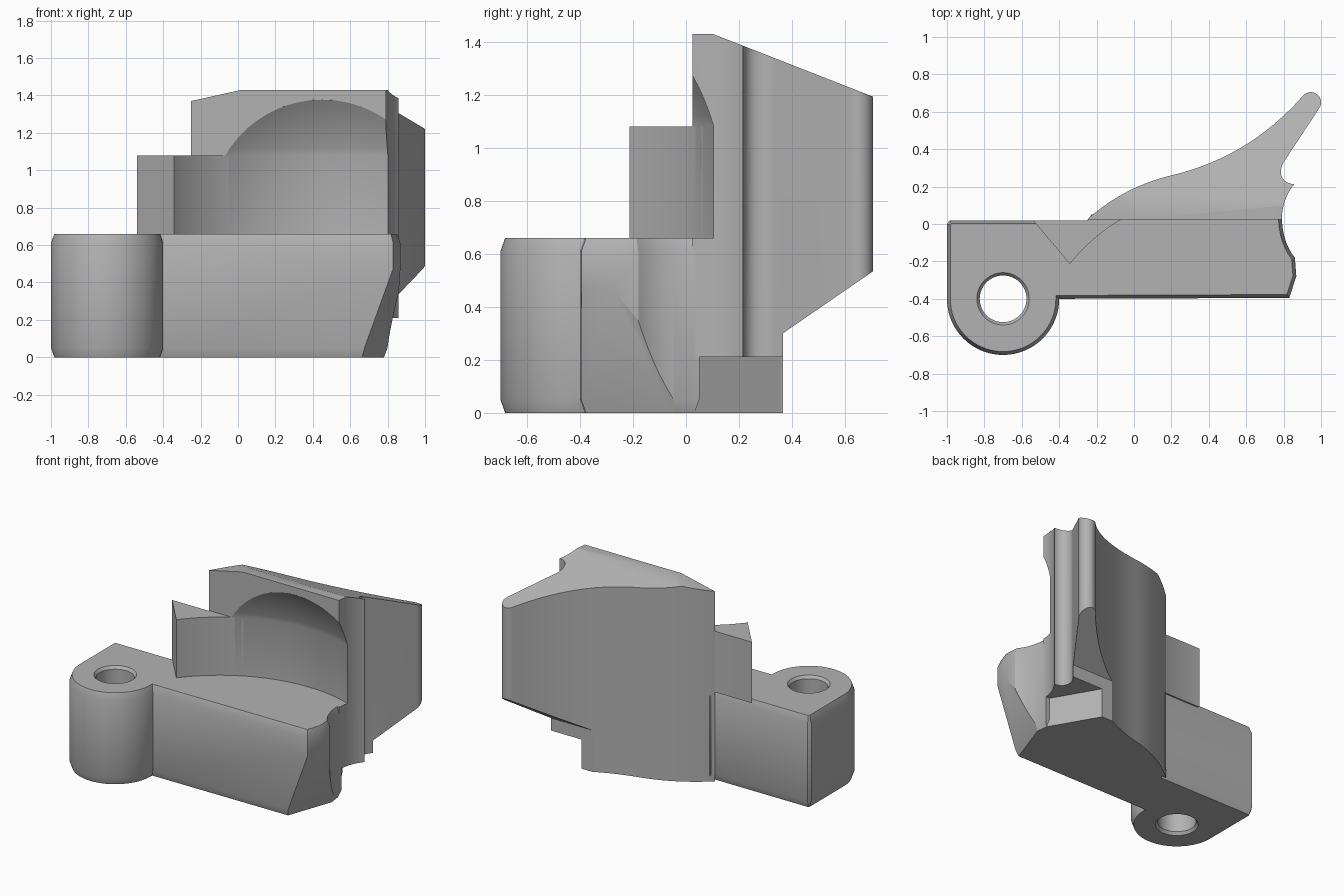
import bpy, bmesh
from math import pi, sin, cos, sqrt
from mathutils import Vector
from mathutils.geometry import interpolate_bezier

cube = bpy.data.objects.get("Cube")
if cube:
    bpy.data.objects.remove(cube)

grey = bpy.data.materials.new("plain grey")
grey.use_nodes = True
grey.diffuse_color = (0.45, 0.45, 0.45, 1)
grey.node_tree.nodes["Principled BSDF"].inputs["Base Color"].default_value = grey.diffuse_color


def finish(name, bm):
    bmesh.ops.recalc_face_normals(bm, faces=bm.faces)
    mesh = bpy.data.meshes.new(name)
    bm.to_mesh(mesh)
    bm.free()
    mesh.materials.append(grey)
    obj = bpy.data.objects.new(name, mesh)
    bpy.context.collection.objects.link(obj)
    return obj


def arc(cx, cy, r, a, b, n):
    return [(cx + r * cos(a + (b - a) * i / n), cy + r * sin(a + (b - a) * i / n)) for i in range(n + 1)]


def curve(a, b, c, d, n=16):
    return [tuple(p) for p in interpolate_bezier(*(Vector(q) for q in (a, b, c, d)), n)]


def inset(points, d):
    """Move a counter-clockwise outline inwards by d."""
    out = []
    for i, p in enumerate(points):
        p, q, s = Vector(p), Vector(points[i - 1]), Vector(points[(i + 1) % len(points)])
        u, v = (p - q).normalized(), (s - p).normalized()
        m, k = Vector((-u.y, u.x)), Vector((-v.y, v.x))
        out.append(p + (m + k) * d / max(0.4, 1 + m.dot(k)))
    return out


def prism(name, points, layers, axes=(0, 1, 2)):
    """Stack (height, inset) layers of one outline; axes maps plan, plan, height to xyz."""
    bm = bmesh.new()
    rings = []
    for h, d in layers:
        ring = []
        for p in (inset(points, d) if d else points):
            co = [0, 0, 0]
            co[axes[0]], co[axes[1]], co[axes[2]] = p[0], p[1], h
            ring.append(bm.verts.new(co))
        rings.append(ring)
    for low, high in zip(rings, rings[1:]):
        for i in range(len(low)):
            bm.faces.new((low[i - 1], low[i], high[i], high[i - 1]))
    bm.faces.new(rings[0])
    bm.faces.new(rings[-1])
    return finish(name, bm)


def lathe(name, profile, x, y, steps=96):
    bm = bmesh.new()
    verts = [bm.verts.new((x + r, y, z)) for r, z in profile]
    edges = [bm.edges.new(pair) for pair in zip(verts, verts[1:])]
    bmesh.ops.spin(bm, geom=verts + edges, cent=(x, y, 0), axis=(0, 0, 1), angle=2 * pi, steps=steps)
    bmesh.ops.remove_doubles(bm, verts=bm.verts, dist=0.0001)
    return finish(name, bm)


def cut(obj, cutter):
    mod = obj.modifiers.new("cut", 'BOOLEAN')
    mod.operation, mod.solver, mod.object = 'DIFFERENCE', 'EXACT', cutter
    bpy.context.view_layer.objects.active = obj
    bpy.ops.object.modifier_apply(modifier=mod.name)


def slice_off(obj, point, normal):
    bm = bmesh.new()
    bm.from_mesh(obj.data)
    bmesh.ops.bisect_plane(bm, geom=bm.verts[:] + bm.edges[:] + bm.faces[:],
                           plane_co=point, plane_no=normal, clear_outer=True)
    bmesh.ops.holes_fill(bm, edges=[e for e in bm.edges if e.is_boundary])
    bmesh.ops.recalc_face_normals(bm, faces=bm.faces)
    bm.to_mesh(obj.data)
    bm.free()


# Base slab with round boss
base_outline = arc(-0.7, -0.4, 0.3, pi, 2 * pi, 40)
base_outline += [(0.83, -0.395), (0.868, -0.28)]
base_outline += curve((0.86, -0.18), (0.82, -0.13), (0.79, -0.06), (0.79, 0.05), 10)
base_outline += [(-0.23, 0.05), (-0.24, 0.02), (-0.985, 0.02), (-1, 0)]
base = prism("base_slab", base_outline, [(0, 0.018), (0.05, 0), (0.61, 0), (0.66, 0.018)])

# Slanted lower corner of the base
along, up = Vector((0.13, 0.37, 0)), Vector((0.17, 0, 0.47))
slice_off(base, (0.66, -0.39, 0), along.cross(up))

# Pivot hole
hole = lathe("hole_cutter", [(0, -0.02), (0.14, -0.02), (0.14, 0), (0.125, 0.02), (0.125, 0.64),
                             (0.14, 0.66), (0.14, 0.7), (0, 0.7)], -0.7, -0.4, 48)
cut(base, hole)

# Upright body with swept fin
body_outline = [(-0.25, 0.025)]
body_outline += curve((0.79, 0.025), (0.79, 0.1), (0.82, 0.17), (0.858, 0.215), 10)
body_outline += curve((0.84, 0.215), (0.77, 0.23), (0.78, 0.3), (0.8, 0.33), 10)
body_outline += arc(0.945, 0.65, 0.055, -0.55, 2.4, 16)
back = curve((-0.25, 0.025), (-0.12, 0.14), (0.03, 0.22), (0.2, 0.26))
back += curve((0.2, 0.26), (0.45, 0.32), (0.68, 0.44), (0.89, 0.67), 24)[1:]
body_outline += back[-2:0:-1]
body = prism("upright_body", body_outline, [(0, 0), (1.43, 0)])

# Sloping top of the body
slice_off(body, (0, 0.1, 1.43), (0, 0.235, 0.6))
slice_off(body, (0.02, 0, 1.43), (-0.06, 0, 0.27))

# Undercut below the fin and below the end lobe
fin_under = prism("fin_cutter", [(0.365, -0.2), (1.165, -0.2), (1.165, 0.85), (0.365, 0.3)],
                  [(-1, 0), (1.5, 0)], (1, 2, 0))
lobe_under = prism("lobe_cutter", [(0.79, 0), (1.2, 0), (1.2, 0.6), (0.58, 0.6), (0.58, 0.36)],
                   [(-0.1, 0), (0.21, 0)])
cut(body, fin_under)
cut(body, lobe_under)

# Pointed side block
block = prism("side_block", [(-0.54, 0.02), (-0.325, -0.235), (0.02, 0.08), (-0.2, 0.04), (-0.25, 0.02)],
              [(0.64, 0), (1.08, 0)])

# Round domed pocket: cylinder wall below, spherical roof above
wall, radius, middle = 1.017, 1.061, 0.777
dome = [(sqrt(max(0, radius ** 2 - (z - middle) ** 2)), z)
        for z in [1.08 + (radius + middle - 1.08) * sin(pi / 2 * i / 32) for i in range(33)]]
pocket = lathe("pocket_cutter", [(0, 0.66), (wall, 0.66)] + dome[:-1] + [(0, radius + middle)],
               0.45, -0.85, 160)
cut(body, pocket)
cut(block, pocket)

for helper in (hole, fin_under, lobe_under, pocket):
    bpy.data.objects.remove(helper)

# Smooth curves with sharp edges kept
bpy.ops.object.select_all(action='DESELECT')
for obj in (base, body, block):
    obj.select_set(True)
bpy.context.view_layer.objects.active = body
bpy.ops.object.shade_smooth_by_angle(angle=0.45)
